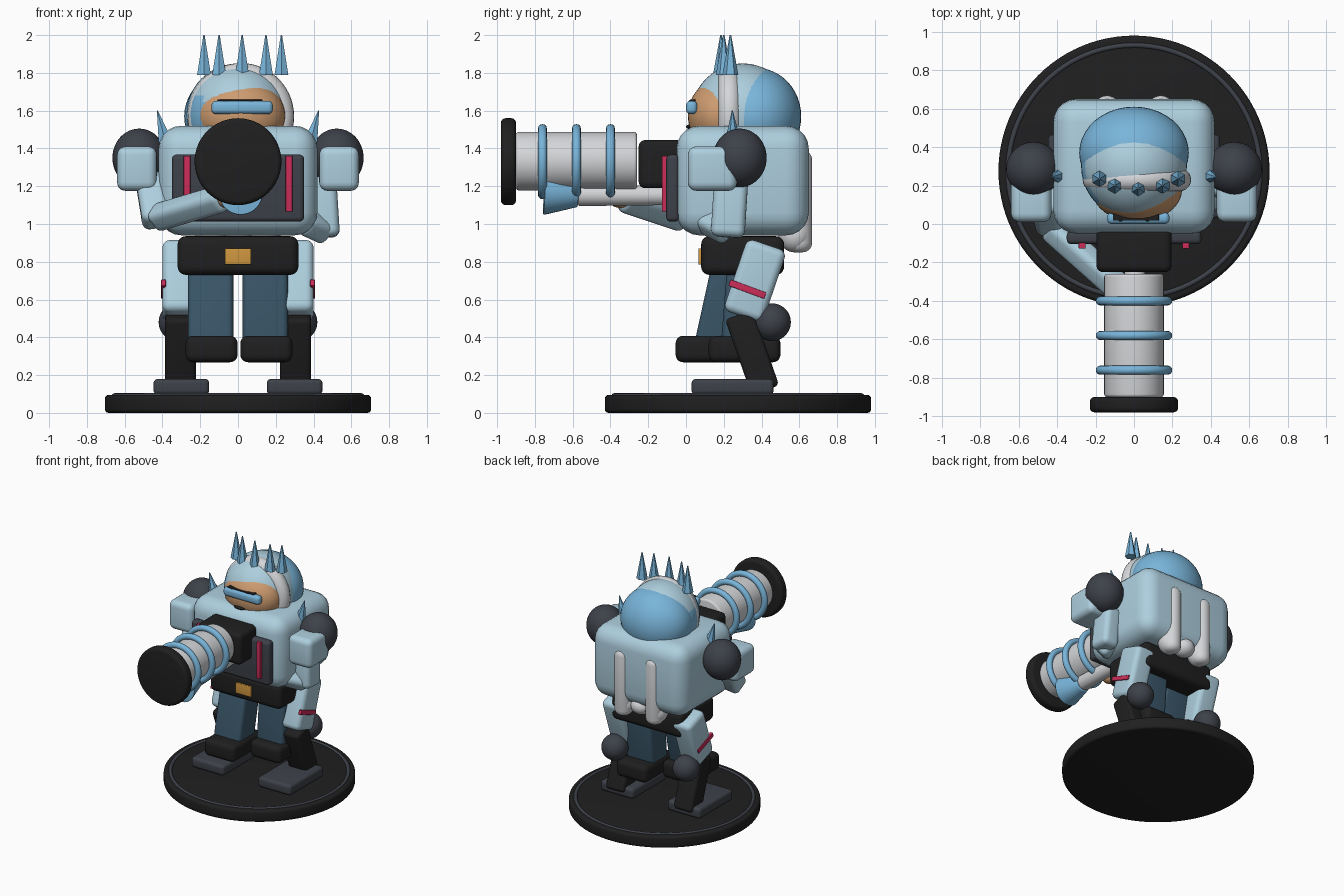
import bpy, bmesh, math
from mathutils import Vector, Matrix

cube = bpy.data.objects.get("Cube")
if cube:
    bpy.data.objects.remove(cube, do_unlink=True)


def material(name, r, g, b):
    m = bpy.data.materials.new(name)
    m.use_nodes = True
    m.diffuse_color = (r, g, b, 1)
    m.node_tree.nodes["Principled BSDF"].inputs["Base Color"].default_value = (r, g, b, 1)
    return m


PALE = material("pale_blue", .42, .62, .73)
BLUE = material("sky_blue", .19, .46, .70)
SLATE = material("slate_blue", .042, .093, .14)
BLACK = material("black", .014, .014, .015)
GREY = material("dark_grey", .047, .053, .067)
WHITE = material("off_white", .66, .67, .69)
RED = material("crimson", .60, .026, .10)
TAN = material("skin_tan", .61, .33, .16)
GOLD = material("gold", .63, .31, .05)


def finish(name, bm, *mats, at=(0, 0, 0), turn=None, smooth=True):
    """Turn a bmesh into a placed object with shading."""
    mesh = bpy.data.meshes.new(name)
    bm.to_mesh(mesh)
    bm.free()
    for m in mats:
        mesh.materials.append(m)
    if smooth:
        mesh.shade_smooth()
        mesh.set_sharp_from_angle(angle=math.radians(40))
    ob = bpy.data.objects.new(name, mesh)
    bpy.context.collection.objects.link(ob)
    ob.matrix_world = Matrix.Translation(at) @ (turn or Matrix())
    return ob


def aim(a, b):
    """Midpoint, length and turn that lay local z along a segment."""
    a, b = Vector(a), Vector(b)
    d = b - a
    return (a + b) / 2, d.length, Vector((0, 0, 1)).rotation_difference(d).to_matrix().to_4x4()


def box(name, at, size, mat, bevel=.03, turn=None):
    bm = bmesh.new()
    bmesh.ops.create_cube(bm, size=1)
    bmesh.ops.scale(bm, vec=size, verts=bm.verts)
    bmesh.ops.bevel(bm, geom=bm.edges[:], offset=bevel, segments=5, profile=.5, affect='EDGES')
    return finish(name, bm, mat, at=at, turn=turn)


def limb(name, a, b, wide, deep, mat, bevel=.04):
    mid, length, turn = aim(a, b)
    return box(name, mid, (wide, deep, length), mat, bevel, turn)


def ball(name, at, radii, mat):
    bm = bmesh.new()
    bmesh.ops.create_uvsphere(bm, u_segments=40, v_segments=24, radius=1)
    bmesh.ops.scale(bm, vec=radii, verts=bm.verts)
    return finish(name, bm, mat, at=at)


def rod(name, a, b, r1, r2, mat, sides=40, bevel=0):
    mid, length, turn = aim(a, b)
    bm = bmesh.new()
    bmesh.ops.create_cone(bm, cap_ends=True, segments=sides, radius1=r1, radius2=r2, depth=length)
    if bevel:
        rims = [e for e in bm.edges if any(len(f.verts) > 4 for f in e.link_faces)]
        bmesh.ops.bevel(bm, geom=rims, offset=bevel, segments=4, profile=.5, affect='EDGES')
    return finish(name, bm, mat, at=mid, turn=turn, smooth=sides > 8)


def ring(name, at, major, minor, mat, turn=None, n=56, k=12):
    bm = bmesh.new()
    loops = []
    for i in range(n):
        spin = Matrix.Rotation(math.tau * i / n, 3, 'Z')
        loops.append([bm.verts.new(spin @ Vector((major + minor * math.cos(math.tau * j / k), 0,
                                                 minor * math.sin(math.tau * j / k)))) for j in range(k)])
    for i in range(n):
        p, q = loops[i], loops[(i + 1) % n]
        for j in range(k):
            bm.faces.new((p[j], q[j], q[(j + 1) % k], p[(j + 1) % k]))
    return finish(name, bm, mat, at=at, turn=turn)


ALONG_Y = Matrix.Rotation(math.pi / 2, 4, 'X')

# Display base
rod("base_disc", (0, .275, 0), (0, .275, .095), .705, .705, BLACK, 96, .02)
ring("base_rim", (0, .275, .09), .655, .014, GREY, n=96)

# Torso, chest plate and hips
box("torso", (0, .3, 1.23), (.84, .70, .58), PALE, .12)
box("chest_plate", (0, -.07, 1.19), (.70, .07, .355), GREY, .025)
box("hips", (0, .30, .833), (.64, .44, .205), BLACK, .045)
box("belt_buckle", (0, .08, .828), (.14, .03, .085), GOLD, .006)

# Back tanks
for s, side in ((-1, "right"), (1, "left")):
    rod(f"{side}_back_tank", (s * .14, .60, .85), (s * .14, .60, 1.39), .068, .068, WHITE, 32, .05)
    ball(f"{side}_tank_foot", (s * .14, .575, .94), (.085, .085, .09), WHITE)
ball("tank_joint", (0, .57, .95), (.08, .08, .07), WHITE)

# Head: helmet with one blue cheek, back cap, face and crest band
helmet = ball("helmet", (0, .30, 1.575), (.275, .275, .275), PALE)
helmet.data.materials.append(BLUE)
for f in helmet.data.polygons:
    f.material_index = int(f.center.x < -.17 and f.center.z < .11)
ball("helmet_back", (0, .37, 1.57), (.285, .24, .257), BLUE)
ball("face", (.015, .18, 1.575), (.235, .17, .19), TAN)
ring("crest_band", (.015, .23, 1.57), .222, .06, WHITE, ALONG_Y, k=20)
box("visor", (.022, .03, 1.617), (.325, .06, .07), BLUE, .025)
box("brow", (.01, .035, 1.652), (.24, .035, .012), BLACK, .004)
for x in (-.07, .07):
    ball("eye", (x, .035, 1.64), (.025, .025, .02), BLACK)
ball("mouth", (0, .02, 1.515), (.05, .02, .012), BLACK)
for x, y in ((-.18, .235), (-.10, .20), (.022, .185), (.148, .20), (.23, .235)):
    rod("crest_spike", (x, y, 1.79), (x, y, 2.0), .042, .004, BLUE, 6)

# Shoulders, chest stripes and outer legs, mirrored
for s, side in ((-1, "right"), (1, "left")):
    ball(f"{side}_shoulder", (s * .523, .285, 1.35), (.142, .142, .155), GREY)
    box(f"{side}_shoulder_guard", (s * .535, .14, 1.293), (.21, .26, .235), PALE, .045)
    rod(f"{side}_shoulder_spike", (s * .375, .25, 1.40), (s * .427, .245, 1.60), .05, .003, BLUE, 6)
    box(f"{side}_chest_stripe", (s * .27, -.113, 1.213), (.036, .03, .295), RED, .004)
    limb(f"{side}_outer_thigh", (s * .315, .30, .51), (s * .315, .43, .89), .17, .22, PALE)
    limb(f"{side}_thigh_stripe", (s * .395, .23, .69), (s * .395, .42, .62), .025, .035, RED, .004)
    limb(f"{side}_outer_shin", (s * .305, .42, .12), (s * .305, .28, .52), .165, .155, BLACK, .025)
    ball(f"{side}_knee_ball", (s * .32, .455, .48), (.10, .10, .10), GREY)
    box(f"{side}_outer_foot", (s * .30, .247, .138), (.295, .435, .085), GREY, .025)

# Inner legs in mid-stride
for x, side, top, ankle, toe in ((-.145, "right", .26, .15, -.055), (.145, "left", .33, .29, .12)):
    limb(f"{side}_inner_leg", (x, ankle, .36), (x, top, .86), .24, .21, SLATE, .03)
    box(f"{side}_shoe", (x + .005, toe + .19, .338), (.275, .38, .14), BLACK, .04)

# Right arm supporting the cannon
limb("right_upper_arm", (-.43, -.01, 1.0), (-.47, .14, 1.25), .15, .15, PALE)
limb("right_forearm", (-.44, -.01, 1.03), (-.07, -.34, 1.14), .13, .13, PALE)
ball("right_hand", (-.06, -.35, 1.14), (.055, .06, .055), TAN)

# Left arm hanging at the side
limb("left_upper_arm", (.47, .22, .93), (.45, .24, 1.25), .14, .18, PALE)
limb("left_forearm", (.47, .22, .96), (.34, .10, 1.02), .13, .13, PALE)

# Cannon
box("cannon_breech", (0, -.133, 1.317), (.39, .235, .255), BLACK, .035)
rod("cannon_barrel", (0, -.90, 1.333), (0, -.26, 1.333), .155, .155, WHITE, 48, .015)
rod("cannon_muzzle", (0, -.98, 1.33), (0, -.90, 1.33), .23, .23, BLACK, 64, .025)
for y in (-.76, -.58, -.40):
    ring("barrel_ring", (0, y, 1.33), .175, .024, BLUE, ALONG_Y)
rod("lower_tube", (.01, -.57, 1.155), (0, -.10, 1.15), .06, .05, WHITE, 32, .01)
rod("lower_nozzle", (.015, -.75, 1.165), (.01, -.57, 1.155), .118, .065, BLUE, 32, .008)
